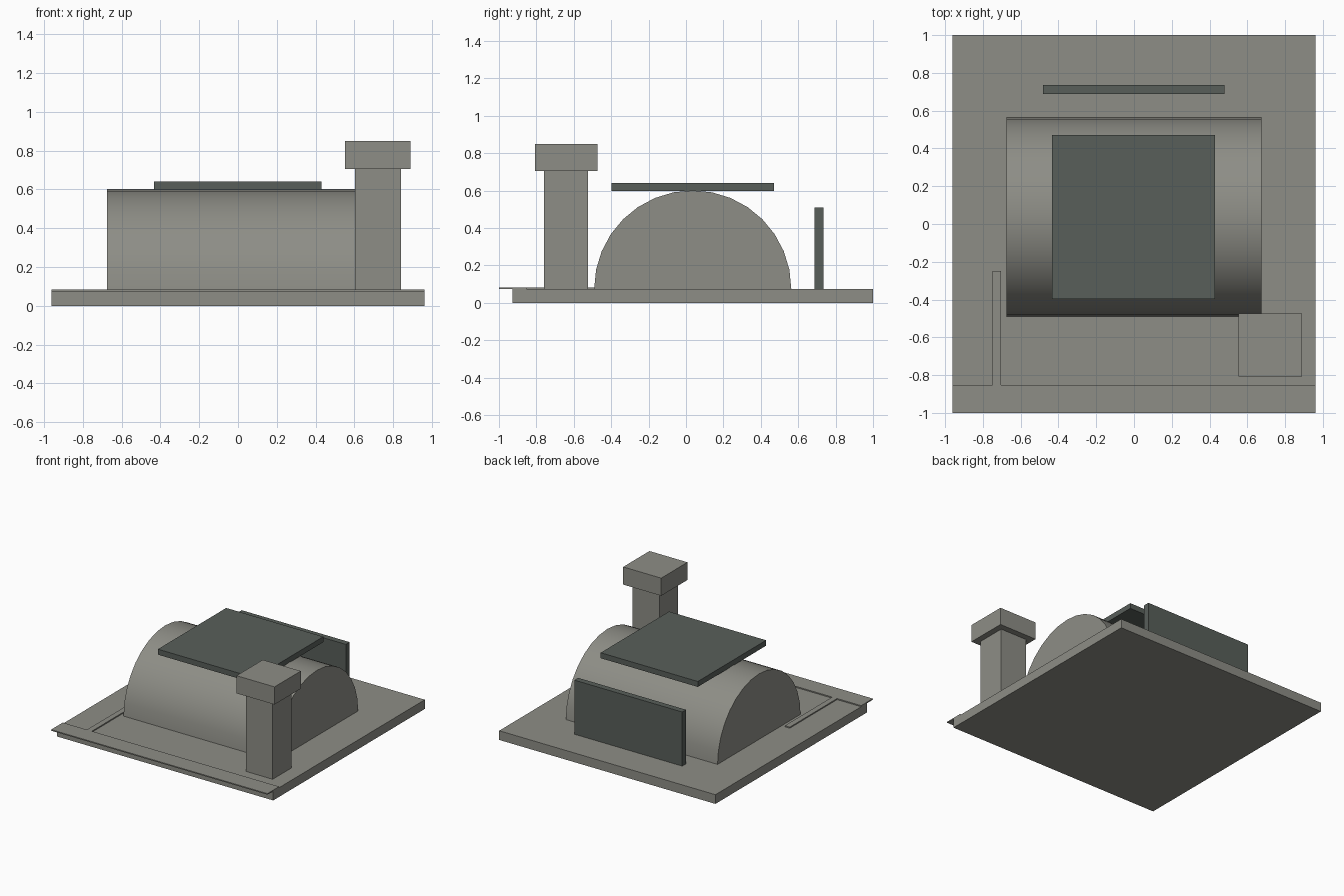
import bpy, bmesh, math

cube = bpy.data.objects.get("Cube")
if cube:
    bpy.data.objects.remove(cube, do_unlink=True)


def make_material(name, rgb):
    mat = bpy.data.materials.new(name)
    mat.use_nodes = True
    colour = (*rgb, 1.0)
    mat.diffuse_color = colour
    mat.node_tree.nodes["Principled BSDF"].inputs["Base Color"].default_value = colour
    return mat


concrete = make_material("warm grey concrete", (0.27, 0.27, 0.24))
steel = make_material("dark grey steel", (0.098, 0.114, 0.102))


def add_object(name, bm, mat):
    bmesh.ops.recalc_face_normals(bm, faces=bm.faces)
    mesh = bpy.data.meshes.new(name)
    bm.to_mesh(mesh)
    bm.free()
    mesh.materials.append(mat)
    obj = bpy.data.objects.new(name, mesh)
    bpy.context.collection.objects.link(obj)
    return obj


def box(name, x, y, z, mat):
    """Box spanning the given (low, high) range on each axis."""
    bm = bmesh.new()
    bmesh.ops.create_cube(bm, size=1)
    for v in bm.verts:
        v.co = [(lo + hi) / 2 + c * (hi - lo) for c, (lo, hi) in zip(v.co, (x, y, z))]
    return add_object(name, bm, mat)


def half_barrel(name, x, centre_y, base_z, radius, steps, mat):
    """Half cylinder lying along x with flat ends."""
    bm = bmesh.new()
    arc = [math.pi * i / steps for i in range(steps + 1)]
    face = bm.faces.new([bm.verts.new((x[0], centre_y + radius * math.cos(a),
                                       base_z + radius * math.sin(a))) for a in arc])
    ext = bmesh.ops.extrude_face_region(bm, geom=[face], use_keep_orig=True)
    moved = [g for g in ext["geom"] if isinstance(g, bmesh.types.BMVert)]
    bmesh.ops.translate(bm, verts=moved, vec=(x[1] - x[0], 0, 0))
    obj = add_object(name, bm, mat)
    bpy.ops.object.select_all(action="DESELECT")
    obj.select_set(True)
    bpy.context.view_layer.objects.active = obj
    bpy.ops.object.shade_smooth_by_angle(angle=math.radians(30))
    return obj


ground = 0.074

# Base slab with the thin paving on top
box("base_slab", (-0.962, 0.962), (-0.927, 1.0), (0, ground), concrete)
box("front_road", (-0.962, 0.962), (-1.0, -0.852), (ground, 0.083), concrete)
box("side_path", (-0.748, -0.704), (-0.852, -0.25), (ground, 0.083), concrete)

# Vaulted hall with its roof plate
half_barrel("vaulted_hall", (-0.675, 0.675), 0.036, ground, 0.527, 16, concrete)
box("roof_plate", (-0.434, 0.43), (-0.398, 0.47), (0.597, 0.641), steel)

# Rear screen wall
box("rear_wall", (-0.481, 0.478), (0.687, 0.735), (ground, 0.509), steel)

# Corner tower and its wider top
box("tower_shaft", (0.603, 0.841), (-0.76, -0.523), (ground, 0.706), concrete)
box("tower_cap", (0.552, 0.89), (-0.807, -0.473), (0.706, 0.848), concrete)
